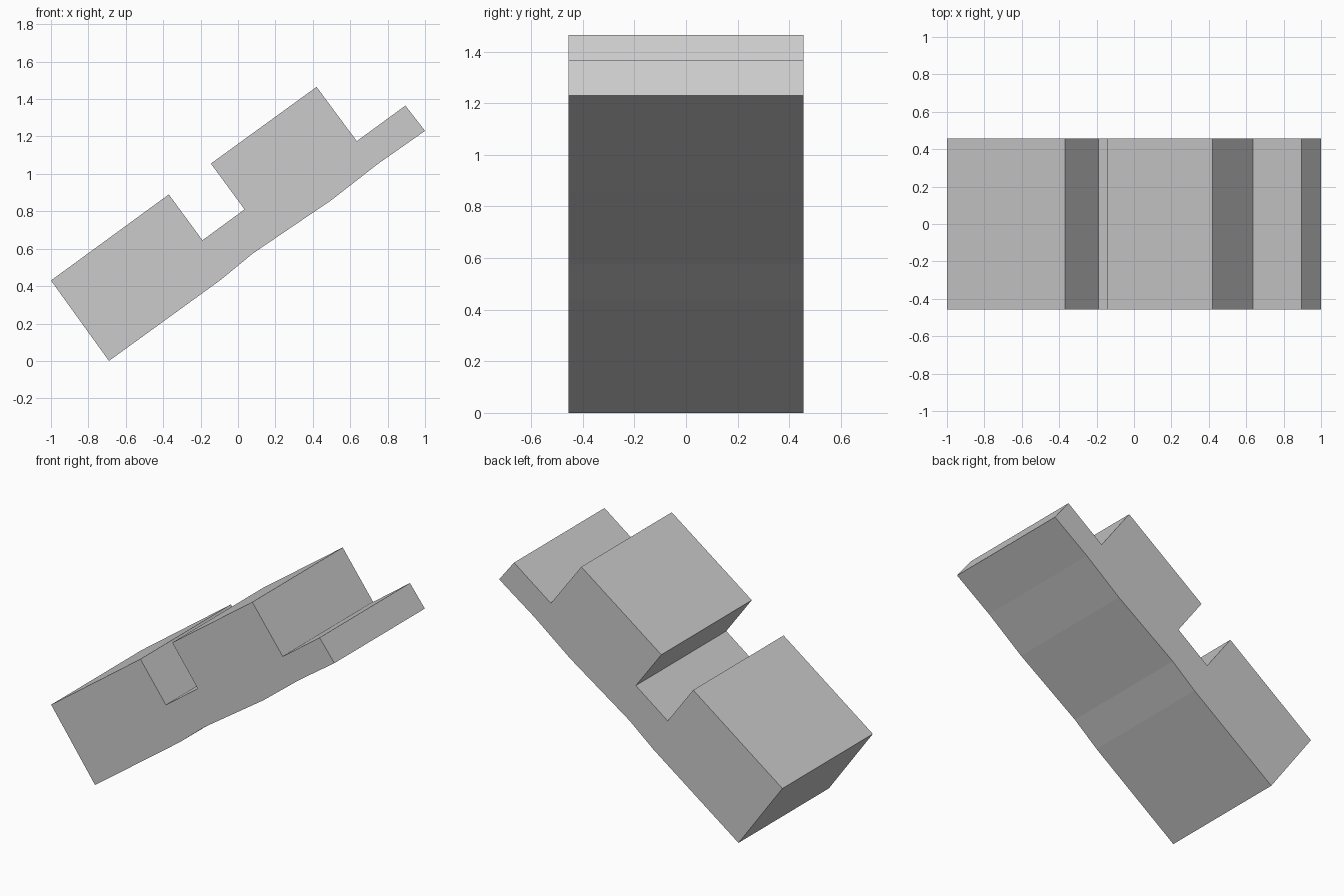
import bpy
import bmesh
from mathutils import Vector

cube = bpy.data.objects.get("Cube")
if cube:
    bpy.data.objects.remove(cube, do_unlink=True)

HALF_DEPTH = 0.456

# Plain grey for the whole piece
grey = bpy.data.materials.new("plain grey")
grey.use_nodes = True
color = (0.6, 0.6, 0.6, 1.0)
grey.diffuse_color = color
grey.node_tree.nodes["Principled BSDF"].inputs["Base Color"].default_value = color


def extrude_profile(name, points, half_depth, material):
    """Make a solid from an outline in the xz plane, extruded along y."""
    bm = bmesh.new()
    outline = bm.faces.new([bm.verts.new((x, -half_depth, z)) for x, z in points])
    result = bmesh.ops.extrude_face_region(bm, geom=[outline], use_keep_orig=True)
    moved = [v for v in result["geom"] if isinstance(v, bmesh.types.BMVert)]
    bmesh.ops.translate(bm, verts=moved, vec=Vector((0, 2 * half_depth, 0)))
    bmesh.ops.recalc_face_normals(bm, faces=bm.faces)
    mesh = bpy.data.meshes.new(name)
    bm.to_mesh(mesh)
    bm.free()
    mesh.materials.append(material)
    obj = bpy.data.objects.new(name, mesh)
    bpy.context.collection.objects.link(obj)
    return obj


# Slightly wavy underside, from the low end to the high end
underside = [(-0.69, 0), (-0.09, 0.435), (0.08, 0.575),
             (0.50, 0.86), (0.75, 1.055), (1, 1.23)]
# Stepped top, from the high end back to the low end
high_step = [(0.895, 1.365), (0.635, 1.175)]
upper_block = [(0.42, 1.465), (-0.145, 1.055)]
notch = [(0.035, 0.81), (-0.19, 0.645)]
lower_block = [(-0.37, 0.89), (-1, 0.43)]

extrude_profile("notched_block",
                underside + high_step + upper_block + notch + lower_block,
                HALF_DEPTH, grey)
